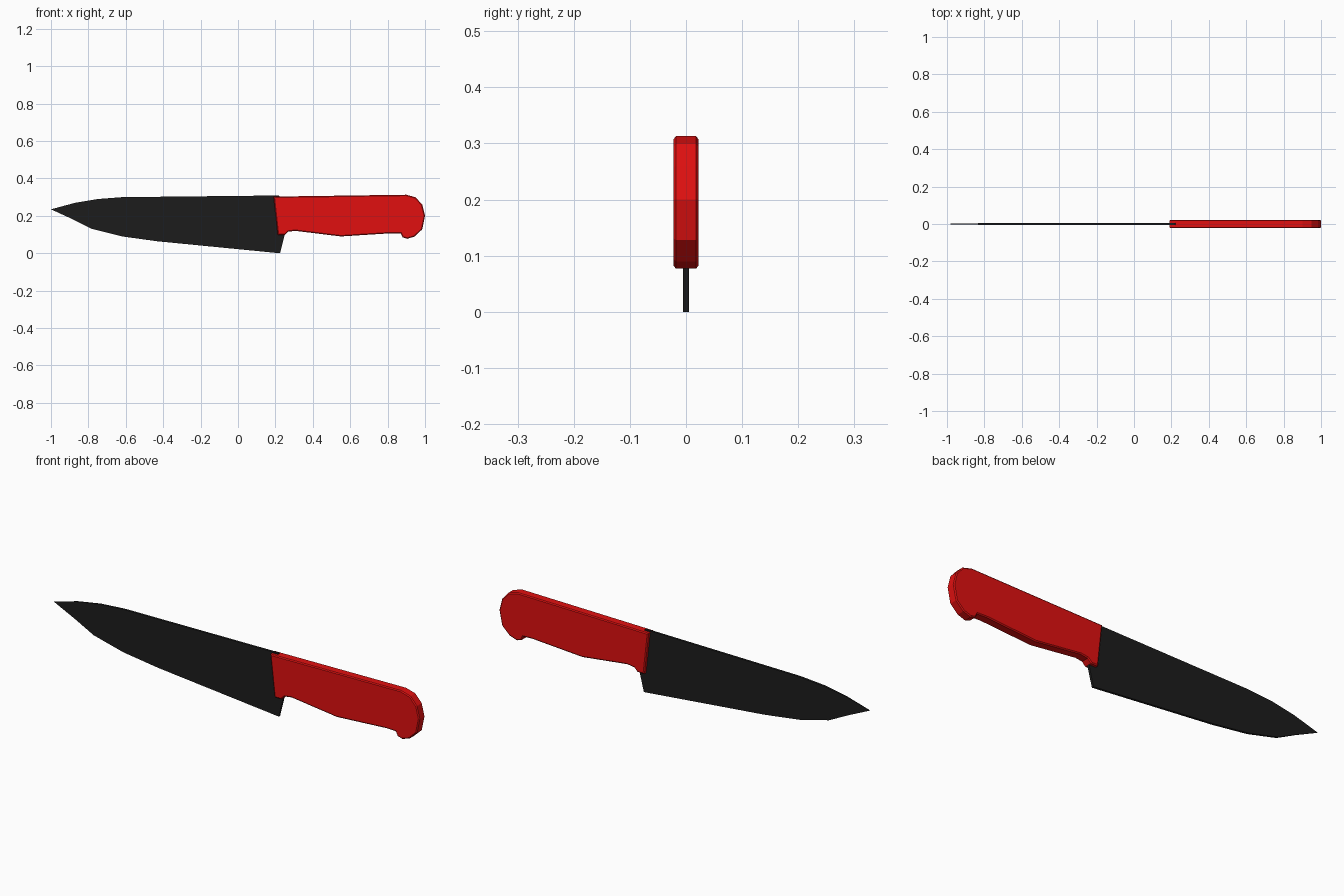
import bpy, bmesh

if "Cube" in bpy.data.objects:
    bpy.data.objects.remove(bpy.data.objects["Cube"])


def material(name, color):
    m = bpy.data.materials.new(name)
    m.diffuse_color = color
    m.use_nodes = True
    m.node_tree.nodes["Principled BSDF"].inputs["Base Color"].default_value = m.diffuse_color
    return m


def slab(name, outline, half, mat, chamfer=None):
    """Extrude an XZ outline symmetrically along Y; half(x) gives half thickness."""
    bm = bmesh.new()
    front = [bm.verts.new((x, -half(x), z)) for x, z in outline]
    back = [bm.verts.new((x, half(x), z)) for x, z in outline]
    n = len(outline)
    sides = [bm.faces.new(front), bm.faces.new(back[::-1])]
    for i in range(n):
        j = (i + 1) % n
        bm.faces.new((front[j], front[i], back[i], back[j]))
    bmesh.ops.recalc_face_normals(bm, faces=bm.faces)
    if chamfer:
        bmesh.ops.inset_individual(bm, faces=sides, thickness=chamfer[0],
                                   depth=chamfer[1], use_even_offset=True)
    bmesh.ops.triangulate(bm, faces=[f for f in bm.faces if len(f.verts) > 4])
    me = bpy.data.meshes.new(name)
    bm.to_mesh(me)
    bm.free()
    me.materials.append(mat)
    ob = bpy.data.objects.new(name, me)
    bpy.context.collection.objects.link(ob)
    return ob


black = material("black_steel", (0.012, 0.012, 0.012, 1))
red = material("red_plastic", (0.75, 0.005, 0.005, 1))

# Blade, thinning towards the tip
blade = [(-1, 0.235), (-0.88, 0.18), (-0.78, 0.13), (-0.62, 0.09), (-0.43, 0.064),
         (0.225, 0.0), (0.25, 0.1), (0.25, 0.12), (0.22, 0.309), (-0.62, 0.3),
         (-0.75, 0.29), (-0.87, 0.27)]
slab("blade", blade, lambda x: 0.001 + 0.0045 * min(1, (x + 1) / 0.25), black)

# Handle with chamfered sides, finger guard and rounded butt
handle = [(0.19, 0.303), (0.213, 0.097), (0.25, 0.097), (0.268, 0.115), (0.305, 0.12),
          (0.55, 0.09), (0.82, 0.107), (0.87, 0.105), (0.88, 0.085), (0.905, 0.077),
          (0.945, 0.09), (0.985, 0.128), (1.0, 0.2), (0.985, 0.26), (0.95, 0.299),
          (0.9, 0.313)]
slab("handle", handle, lambda x: 0.018, red, chamfer=(0.005, 0.004))
